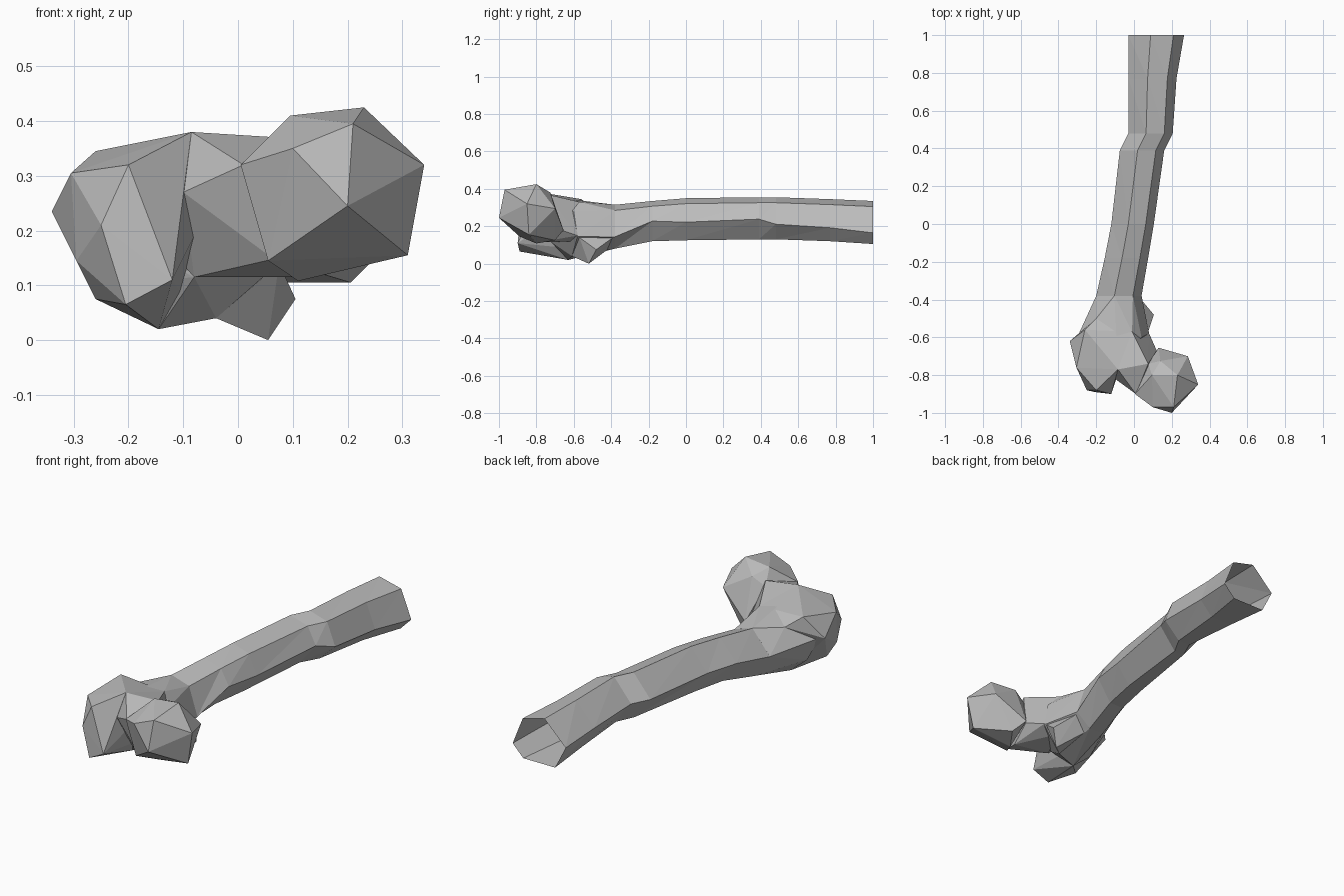
import bpy
import bmesh
from mathutils import Vector

default_cube = bpy.data.objects.get("Cube")
if default_cube:
    bpy.data.objects.remove(default_cube, do_unlink=True)

# Single bone material
bone = bpy.data.materials.new("bone_grey")
bone.use_nodes = True
colour = (0.5, 0.5, 0.5, 1)
bone.diffuse_color = colour
bone.node_tree.nodes["Principled BSDF"].inputs["Base Color"].default_value = colour


def add_object(name, mesh_builder):
    """Make an object from a freshly filled bmesh."""
    bm = bmesh.new()
    mesh_builder(bm)
    bmesh.ops.recalc_face_normals(bm, faces=bm.faces)
    mesh = bpy.data.meshes.new(name)
    bm.to_mesh(mesh)
    bm.free()
    mesh.materials.append(bone)
    obj = bpy.data.objects.new(name, mesh)
    bpy.context.collection.objects.link(obj)
    return obj


def faceted_lump(name, points):
    """Convex faceted lump through points given in hundredths."""
    def build(bm):
        for point in points:
            bm.verts.new(Vector(point) / 100)
        result = bmesh.ops.convex_hull(bm, input=bm.verts)
        loose = set(result["geom_interior"] + result["geom_unused"])
        bmesh.ops.delete(bm, geom=[v for v in loose if isinstance(v, bmesh.types.BMVert)],
                         context="VERTS")
    return add_object(name, build)


# Shaft: one six-sided section fitted to a box at each station
stations = [  # y, left x, right x, low z, high z, right edge height, keel inset
    (1, -.03, .265, .105, .335, .26, .2),
    (.77, -.03, .225, .12, .345, .32, .27),
    (.48, -.03, .205, .13, .355, .36, .36),
    (.39, -.075, .16, .13, .355, .48, .38),
    (0, -.12, .105, .125, .35, .43, .33),
    (-.18, -.155, .075, .12, .335, .5, .33),
    (-.38, -.2, .04, .08, .315, .27, .33),
    (-.5, -.17, 0, .12, .29, .3, .3),
]


def build_shaft(bm):
    rings = []
    for y, x_min, x_max, z_min, z_max, edge, inset in stations:
        section = [(1, edge), (1 - inset, 0), (inset, 0), (0, .5), (.4, 1), (.81, .87)]
        rings.append([bm.verts.new((x_min + u * (x_max - x_min), y,
                                    z_min + v * (z_max - z_min)))
                      for u, v in section])
    for near, far in zip(rings, rings[1:]):
        for i in range(len(near)):
            j = (i + 1) % len(near)
            bm.faces.new((near[i], near[j], far[j]))
            bm.faces.new((near[i], far[j], far[i]))
    bm.faces.new(rings[0])
    bm.faces.new(rings[-1])


shaft = add_object("bone_shaft", build_shaft)

# Flare where the shaft widens into the head
flare = faceted_lump("flare", [
    (4, -38, 14.3), (-4, -38, 8), (-12, -38, 8), (-20, -38, 19.7),
    (-10.4, -38, 31.5), (-.6, -38, 28.5), (-20, -50, 30), (-27, -56, 24),
    (-1, -57, 33), (4, -60, 28), (8, -58, 14.5), (-4, -61, 4), (-14.5, -63, 2),
    (-24, -62, 10), (-31, -62, 23), (-8, -72, 11.5), (-8.5, -75, 36)])

# Outer knob beside the top of the shaft
outer_knob = faceted_lump("outer_knob", [
    (-34, -62, 23.5), (-30.5, -76, 30.5), (-26, -56, 34.5), (-8.5, -77, 38),
    (-20, -88, 32), (-11, -82, 27), (-29.5, -78, 14.5), (-26, -75, 7.5),
    (-14.5, -63, 2), (-20.5, -89, 6.5), (-12, -90, 11), (-25, -88, 21),
    (-1, -57, 33), (-10, -60, 8), (-20, -50, 30)])

# Neck bridging the knob and the ball
neck = faceted_lump("neck", [
    (-8.5, -77, 38), (1, -90, 32), (6.5, -88, 14.8), (-8, -74, 11.5),
    (7.5, -74, 37), (12, -67, 18), (-1, -57, 33), (0, -58, 12),
    (-10, -82, 27), (-20, -60, 25), (8, -58, 15), (10, -78, 11.5)])

# Ball of the joint
ball = faceted_lump("joint_ball", [
    (34, -85, 32), (31, -84, 15.5), (28.5, -70, 29.5), (11, -80, 10.8),
    (13, -65.5, 18), (20, -100, 24.5), (10, -97, 35), (21, -97, 39.5),
    (23, -80, 42.5), (9.5, -80, 41), (0.5, -90, 32), (5.5, -89, 14.5),
    (7.5, -74, 34), (14, -72.5, 38), (18, -70, 12.5)])

# Small inner spur under the neck
spur = faceted_lump("inner_spur", [
    (5.5, -52, 0), (10.5, -48, 7.5), (3, -39, 14), (7.5, -57, 14),
    (-4, -61, 4), (-6, -40, 9), (-4, -50, 20)])

# Fuse the lumps into the shaft
for lump in (flare, outer_knob, neck, ball, spur):
    fuse = shaft.modifiers.new("fuse_" + lump.name, "BOOLEAN")
    fuse.operation = "UNION"
    fuse.solver = "EXACT"
    fuse.object = lump
    bpy.context.view_layer.objects.active = shaft
    bpy.ops.object.modifier_apply(modifier=fuse.name)
    bpy.data.objects.remove(lump, do_unlink=True)

# Leave the cut end of the shaft open
bm = bmesh.new()
bm.from_mesh(shaft.data)
cut_end = [f for f in bm.faces if f.normal.y > .95 and f.calc_center_median().y > .97]
bmesh.ops.delete(bm, geom=cut_end, context="FACES")
for face in bm.faces:
    face.smooth = False
bm.to_mesh(shaft.data)
bm.free()
